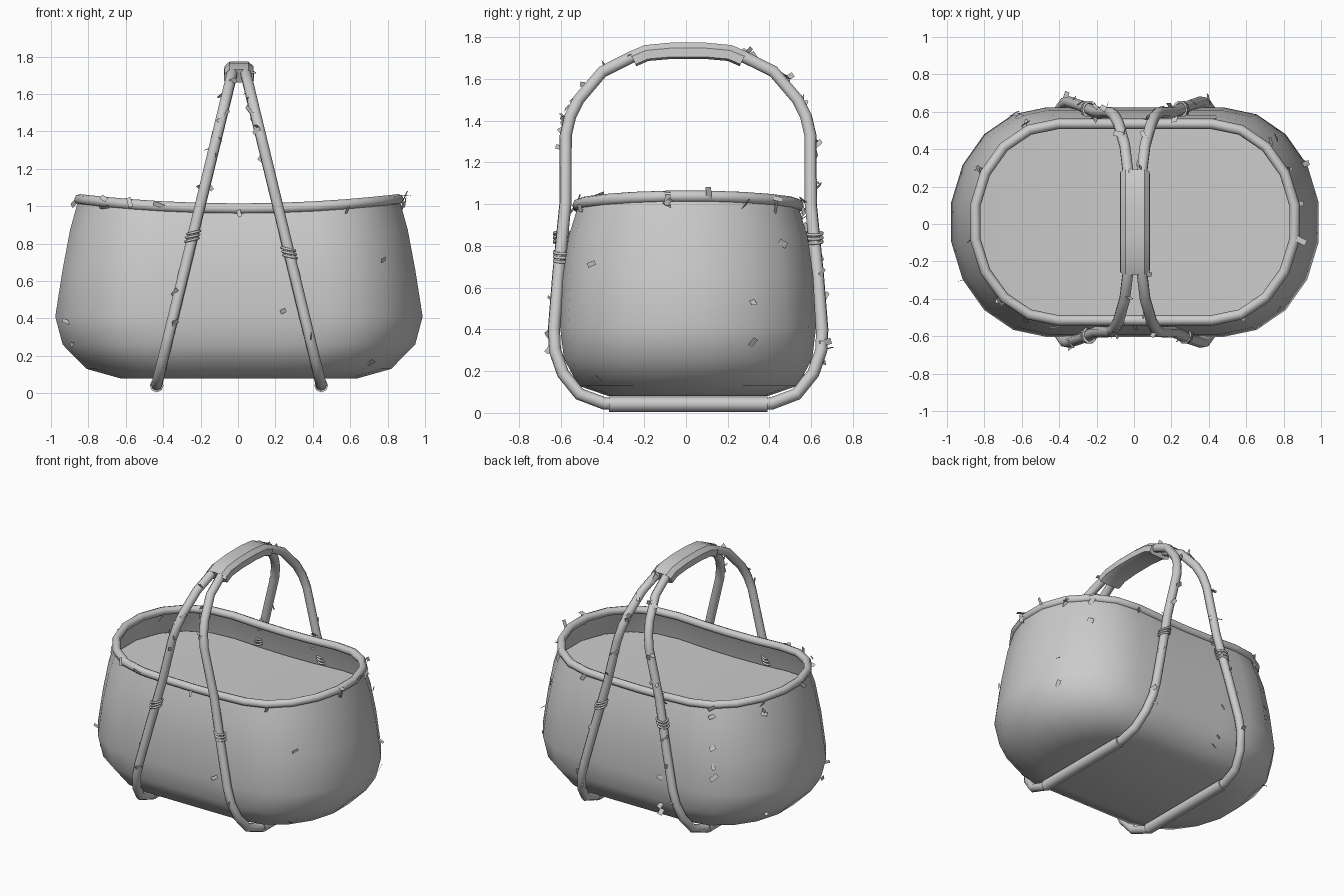
import bpy, bmesh, math, random
from mathutils import Vector

random.seed(7)
if "Cube" in bpy.data.objects:
    bpy.data.objects.remove(bpy.data.objects["Cube"])

SHIFT = Vector((0.005, 0.01, 0))   # the basket sits slightly off centre

mat = bpy.data.materials.new("pale grey wicker")
mat.use_nodes = True
mat.diffuse_color = (0.6, 0.6, 0.6, 1)
mat.node_tree.nodes["Principled BSDF"].inputs["Base Color"].default_value = (0.6, 0.6, 0.6, 1)


def finish(obj, angle=50):
    """Give an object its colour and smooth shading."""
    obj.data.materials.append(mat)
    bpy.ops.object.select_all(action='DESELECT')
    obj.select_set(True)
    bpy.context.view_layer.objects.active = obj
    if obj.type == 'CURVE':
        bpy.ops.object.convert(target='MESH')
    bpy.ops.object.shade_smooth_by_angle(angle=math.radians(angle))


def loft(name, rings, closed=True, caps=(False, False), angle=50):
    """Skin a list of equal-length point rows."""
    bm = bmesh.new()
    rows = [[bm.verts.new(Vector(p) + SHIFT) for p in ring] for ring in rings]
    n = len(rows[0])
    for a, b in zip(rows, rows[1:]):
        for i in range(n if closed else n - 1):
            j = (i + 1) % n
            bm.faces.new((a[i], a[j], b[j], b[i]))
    if caps[0]:
        bm.faces.new(rows[0][::-1])
    if caps[1]:
        bm.faces.new(rows[-1])
    me = bpy.data.meshes.new(name)
    bm.to_mesh(me)
    bm.free()
    obj = bpy.data.objects.new(name, me)
    bpy.context.collection.objects.link(obj)
    finish(obj, angle)


def tube(name, points, radius, cyclic=True):
    """Eight-sided tube along a path."""
    cu = bpy.data.curves.new(name, 'CURVE')
    cu.dimensions = '3D'
    cu.bevel_depth = radius
    cu.bevel_resolution = 2
    cu.use_fill_caps = not cyclic
    sp = cu.splines.new('POLY')
    sp.points.add(len(points) - 1)
    for s, p in zip(sp.points, points):
        s.co = (*(Vector(p) + SHIFT), 1)
    sp.use_cyclic_u = cyclic
    obj = bpy.data.objects.new(name, cu)
    bpy.context.collection.objects.link(obj)
    finish(obj, 60)


def saddle(x):
    return 0.052 * (x / 0.87) ** 2


def stadium(hx, hy, z, sag=0.0):
    """Rounded oblong ring with straight long sides."""
    cx = 0.48 * hx
    pts = []
    for side in (1, -1):
        for k in range(10):
            a = math.radians(-90 + 20 * k)
            pts.append((side * (cx + (hx - cx) * math.cos(a)), side * hy * math.sin(a)))
        pts += [(side * cx * t, side * hy) for t in (0.5, 0)]
        pts += [(-side * cx * 0.5, side * hy)]
    return [(x, y, z + sag * saddle(x)) for x, y in pts]


# Bowl: half length, half depth, height, share of the rim's sag
PROFILE = [(0.64, 0.38, 0.08, 0), (0.82, 0.525, 0.13, 0), (0.95, 0.595, 0.26, 0),
           (0.99, 0.613, 0.41, 0), (0.95, 0.6, 0.65, 0.2), (0.91, 0.572, 0.84, 0.6),
           (0.865, 0.525, 0.985, 1)]
loft("basket_bowl", [stadium(*p) for p in PROFILE], caps=(True, False))

# Sagging lining inside the bowl
lining = stadium(0.905, 0.565, 0.8, 1)
upper = sorted((p for p in lining if p[1] > 0), key=lambda p: p[0])
loft("inner_lining", [[(x, -y, z) for x, y, z in upper],
                      [(x, 0, z) for x, y, z in upper], upper], closed=False)

# Rim
rim = stadium(0.86, 0.525, 0.987, 1)
tube("rim", rim, 0.028)

# Two leaning hoops that meet at the grip
HALF = [(0.4, 0.045), (0.52, 0.09), (0.6, 0.19), (0.638, 0.3), (0.643, 0.4), (0.622, 0.66),
        (0.588, 1.0), (0.586, 1.33), (0.565, 1.42), (0.525, 1.5), (0.41, 1.635),
        (0.27, 1.705), (0.2, 1.725)]


def lean(z):
    return 0.45 - 0.242 * z


outline = HALF + [(-y, z) for y, z in reversed(HALF)]
for side, label in ((1, "left"), (-1, "right")):
    hoop = [(side * lean(z), y, z) for y, z in outline]
    tube(label + "_hoop", hoop, 0.03)
    foot = side * lean(0.042)
    tube(label + "_foot_sleeve", [(foot, -0.38, 0.042), (foot, 0.38, 0.042)], 0.037, False)
    # Cord bindings, tying each hoop to the bowl
    for front in (-1, 1):
        mid = 0.75 if (side, front) == (1, -1) else 0.84
        for k in (-1, 0, 1):
            z = mid + 0.02 * k
            c = Vector((side * lean(z), front * 0.602, z))
            ring = [c + Vector((0.034 * math.cos(a), 0.042 * math.sin(a), -side * 0.008 * math.cos(a)))
                    for a in (math.tau * i / 10 for i in range(10))]
            tube(f"{label}_binding", ring, 0.007)

# Flattened grip wrapped over both hoops
SECTION = [(-0.08, -0.03), (-0.078, 0.012), (-0.05, 0.038), (0.05, 0.038),
           (0.078, 0.012), (0.08, -0.03), (0.05, -0.04), (-0.05, -0.04)]
GRIP = [(-0.265, 1.697, 0.45), (-0.2, 1.725, 0.25), (-0.08, 1.736, 0.06), (0.08, 1.736, -0.06),
        (0.2, 1.725, -0.25), (0.265, 1.697, -0.45)]
loft("grip", [[(x, y - h * math.sin(t), z + h * math.cos(t)) for x, h in SECTION]
              for y, z, t in GRIP], caps=(True, True), angle=35)

# Loose straw flakes
flakes = bmesh.new()


def flake(p, normal, out):
    n = Vector(normal).normalized()
    spin = Vector([random.uniform(-1, 1) for _ in range(3)])
    along = (spin + n * random.uniform(0, 0.6)).normalized()
    across = along.cross(n + spin.yzx * 0.4).normalized()
    c = Vector(p) + n * out + SHIFT
    a, b = along * random.uniform(0.02, 0.033), across * random.uniform(0.01, 0.016)
    flakes.faces.new([flakes.verts.new(c + q) for q in (a + b, b - a, -a - b, a - b)])


for i in range(22):                                   # around the rim
    x, y, z = random.choice(rim)
    flake((x, y, z), (x * 0.5, y, random.uniform(-0.7, 0.5)), 0.04)
for i in range(22):                                   # over the bowl
    a, b = random.choice(list(zip(PROFILE[1:], PROFILE[2:])))
    k, t = random.randrange(26), random.random()
    p = Vector(stadium(*a)[k]).lerp(Vector(stadium(*b)[k]), t)
    flake(p, (p.x * 0.4, p.y, 0), 0.012)
for i in range(44):                                   # along the hoops
    k, t = random.randrange(len(outline) - 1), random.random()
    (y, z), (y2, z2) = outline[k], outline[k + 1]
    y, z = y + (y2 - y) * t, z + (z2 - z) * t
    if z > 0.25:
        flake((random.choice((-1, 1)) * lean(z), y, z),
              (random.uniform(-1, 1), y, (z - 0.9) * 0.5), 0.033)
me = bpy.data.meshes.new("straw_flakes")
flakes.to_mesh(me)
flakes.free()
straw = bpy.data.objects.new("straw_flakes", me)
bpy.context.collection.objects.link(straw)
straw.data.materials.append(mat)
